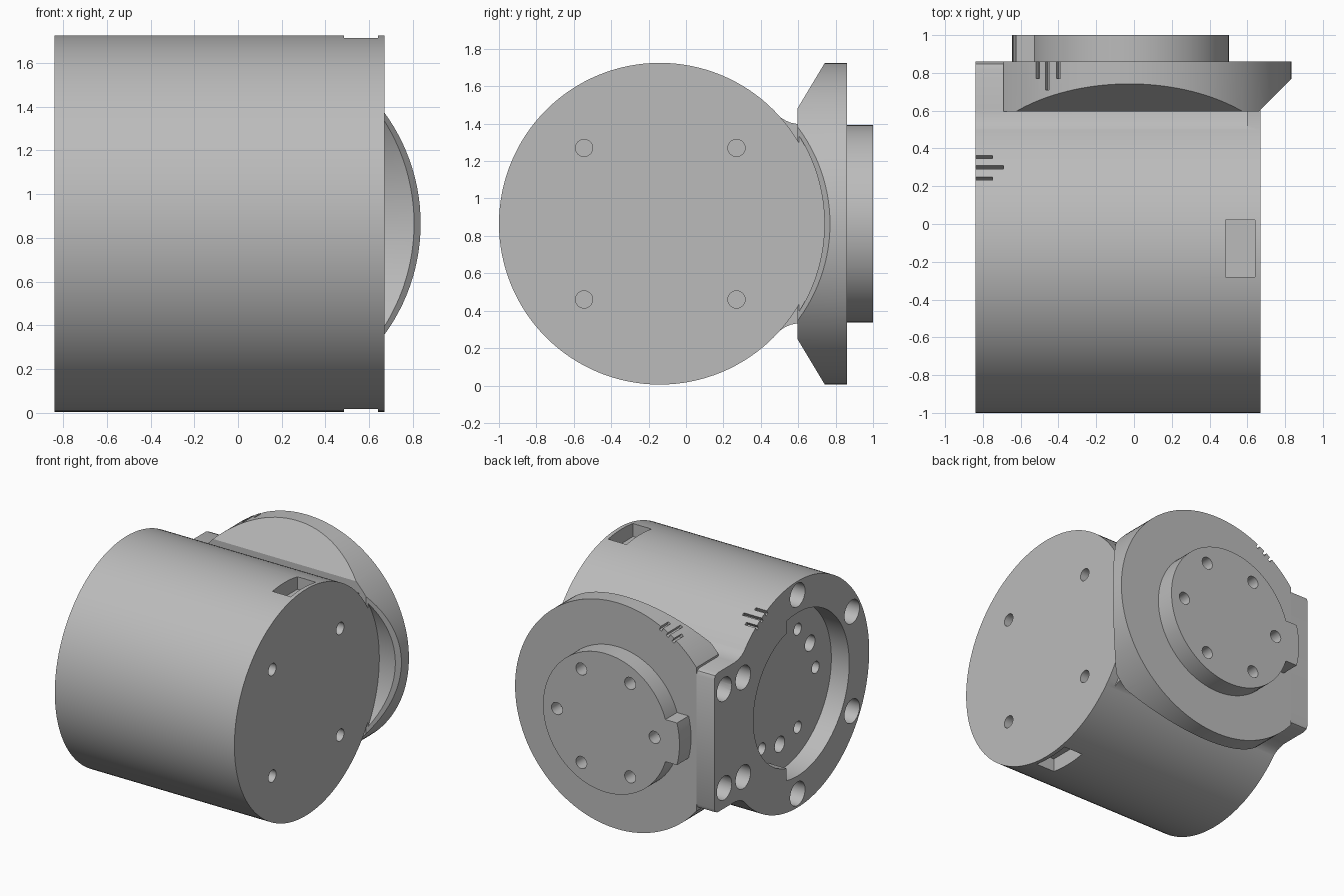
import bpy, bmesh, math
from mathutils import Vector, Matrix

cube = bpy.data.objects.get("Cube")
if cube:
    bpy.data.objects.remove(cube, do_unlink=True)

grey = bpy.data.materials.new("plain_grey")
grey.use_nodes = True
COLOUR = (0.5, 0.5, 0.5, 1)
grey.diffuse_color = COLOUR
grey.node_tree.nodes["Principled BSDF"].inputs["Base Color"].default_value = COLOUR

LEFT, RIGHT, BACK = -0.84, 0.67, 0.86
CY, CZ, CX = -0.14, 0.865, -0.025   # drum axis y and z, disc axis x
R = 0.86
AXES = {"x": Matrix.Rotation(math.pi / 2, 4, "Y"),
        "y": Matrix.Rotation(-math.pi / 2, 4, "X")}


def to_object(name, bm):
    bmesh.ops.recalc_face_normals(bm, faces=bm.faces)
    mesh = bpy.data.meshes.new(name)
    bm.to_mesh(mesh)
    bm.free()
    mesh.materials.append(grey)
    obj = bpy.data.objects.new(name, mesh)
    bpy.context.collection.objects.link(obj)
    return obj


def cylinder(name, axis, r, start, end, a, b, segs=24, cuts=()):
    """Cylinder along x at (y=a, z=b) or along y at (x=a, z=b), trimmed by planes."""
    mid = (start + end) / 2
    loc = (mid, a, b) if axis == "x" else (a, mid, b)
    bm = bmesh.new()
    bmesh.ops.create_cone(bm, cap_ends=True, segments=segs, radius1=r, radius2=r,
                          depth=end - start, matrix=Matrix.Translation(loc) @ AXES[axis])
    for point, normal in cuts:
        cut = bmesh.ops.bisect_plane(bm, geom=bm.verts[:] + bm.edges[:] + bm.faces[:],
                                     plane_co=point, plane_no=Vector(normal).normalized(),
                                     clear_outer=True)
        edges = [e for e in cut["geom_cut"] if isinstance(e, bmesh.types.BMEdge)]
        bmesh.ops.contextual_create(bm, geom=edges)
    return to_object(name, bm)


def box(name, size, loc, turn=Matrix()):
    bm = bmesh.new()
    bmesh.ops.create_cube(bm, size=1, matrix=Matrix.Translation(loc) @ turn
                          @ Matrix.Diagonal((*size, 1)))
    return to_object(name, bm)


def prism(name, half, x0, x1):
    """Extrude a (y, height) half profile, mirrored about the drum axis, along x."""
    outline = half + [(y, -h) for y, h in reversed(half)]
    bm = bmesh.new()
    face = bm.faces.new([bm.verts.new((x0, y, CZ + h)) for y, h in outline])
    moved = bmesh.ops.extrude_face_region(bm, geom=[face])["geom"]
    bmesh.ops.translate(bm, vec=(x1 - x0, 0, 0),
                        verts=[v for v in moved if isinstance(v, bmesh.types.BMVert)])
    return to_object(name, bm)


def combine(obj, tools, operation):
    for tool in tools:
        tool.hide_render = True
        mod = obj.modifiers.new("cut", "BOOLEAN")
        mod.operation, mod.solver, mod.object = operation, "EXACT", tool
    graph = bpy.context.evaluated_depsgraph_get()
    mesh = bpy.data.meshes.new_from_object(obj.evaluated_get(graph))
    obj.modifiers.clear()
    obj.data = mesh
    for tool in tools:
        bpy.data.objects.remove(tool, do_unlink=True)


def ring(radius, start, step=60):
    return [(radius * math.cos(math.radians(d)), radius * math.sin(math.radians(d)))
            for d in range(start, start + 360, step)]


# Drum with the filleted neck and the side slab
drum = cylinder("drum", "x", R, LEFT, RIGHT, CY, CZ, 128)
fillet = [(0.3, 0.5), (0.47, 0.598), (0.5, 0.572), (0.53, 0.553), (0.56, 0.54), (0.61, 0.53)]
slab = prism("slab", fillet + [(0.82, 0.53), (0.848, 0.518), (BACK, 0.49)], LEFT, -0.69)
neck = prism("neck", fillet, -0.7, 0.6)
combine(drum, [slab, neck], "UNION")

# Drum recess with its wider sector, and all drum holes
FLOOR = LEFT + 0.15
cutters = [cylinder("recess", "x", 0.53, LEFT - 0.1, FLOOR, CY, CZ, 96),
           cylinder("sector", "x", 0.62, LEFT - 0.1, FLOOR, CY, CZ, 96,
                    [((0, -0.01, 0), (0, 1, 0))])]
rim_holes = ring(0.755, 30) + [(0.88, 0.375), (0.88, -0.375)]
for spots, r, x0, depth in ((rim_holes, 0.09, LEFT, 0.12),
                            (ring(0.43, 0), 0.045, FLOOR, 0.1),
                            (ring(0.42, 30, 120), 0.06, FLOOR, 0.1)):
    for dy, dz in spots:
        cutters.append(cylinder("hole", "x", r, x0 - 0.05, x0 + depth, CY + dy, CZ + dz))
for y in (-0.545, 0.27):
    for z in (0.46, 1.27):
        cutters.append(cylinder("hole", "x", 0.046, RIGHT - 0.12, RIGHT + 0.05, y, z))

# Rectangular pockets above and below
for side in (-1, 1):
    cutters.append(box("pocket", (0.155, 0.3, 0.3), (0.563, -0.13, CZ + side * (R + 0.04))))

# Alignment grooves on the drum
for y, length in ((0.24, 0.09), (0.30, 0.15), (0.355, 0.09)):
    t = math.asin((y - CY) / R)
    cutters.append(box("groove", (length + 0.05, 0.022, 0.06),
                       (LEFT + (length - 0.05) / 2, y, CZ + R * math.cos(t)),
                       Matrix.Rotation(-t, 4, "X")))
combine(drum, cutters, "DIFFERENCE")

# Turning disc, trimmed by sloping flats
FRONT = 0.595
disc = cylinder("disc", "y", R, FRONT, BACK, CX, CZ, 128,
                [((-0.69, 0, 0), (-1, 0, 0)),
                 ((0, FRONT, 1.48), (0, -0.25, 0.15)),
                 ((0, FRONT, 0.25), (0, -0.25, -0.15)),
                 ((0.66, FRONT, 0), (1, -1, 0))])
cutters = [cylinder("clearance", "x", 0.88, RIGHT, 1.1, CY, CZ, 128)]
for x, length in ((-0.51, 0.09), (-0.46, 0.15), (-0.40, 0.09)):
    t = math.asin((x - CX) / R)
    cutters.append(box("groove", (0.022, length + 0.05, 0.06),
                       (x, BACK - (length - 0.05) / 2, CZ + R * math.cos(t)),
                       Matrix.Rotation(t, 4, "Y")))
combine(disc, cutters, "DIFFERENCE")

# Output boss with key tab and bolt holes
boss = cylinder("boss", "y", 0.527, BACK - 0.02, 1.0, CX, CZ, 96)
tab = cylinder("tab", "y", 0.62, BACK - 0.02, 1.0, CX, CZ, 96,
               [((0, 0, CZ + 0.16), (0, 0, 1)), ((0, 0, CZ - 0.16), (0, 0, -1)),
                ((CX - 0.3, 0, 0), (1, 0, 0))])
combine(boss, [tab], "UNION")
combine(boss, [cylinder("hole", "y", 0.046, 0.9, 1.1, CX + dx, CZ + dz)
               for dx, dz in ring(0.41, 0)], "DIFFERENCE")

# Smooth curved walls, keep edges sharp
for obj in (drum, disc, boss):
    bpy.ops.object.select_all(action="DESELECT")
    obj.select_set(True)
    bpy.context.view_layer.objects.active = obj
    bpy.ops.object.shade_smooth_by_angle(angle=math.radians(30))
